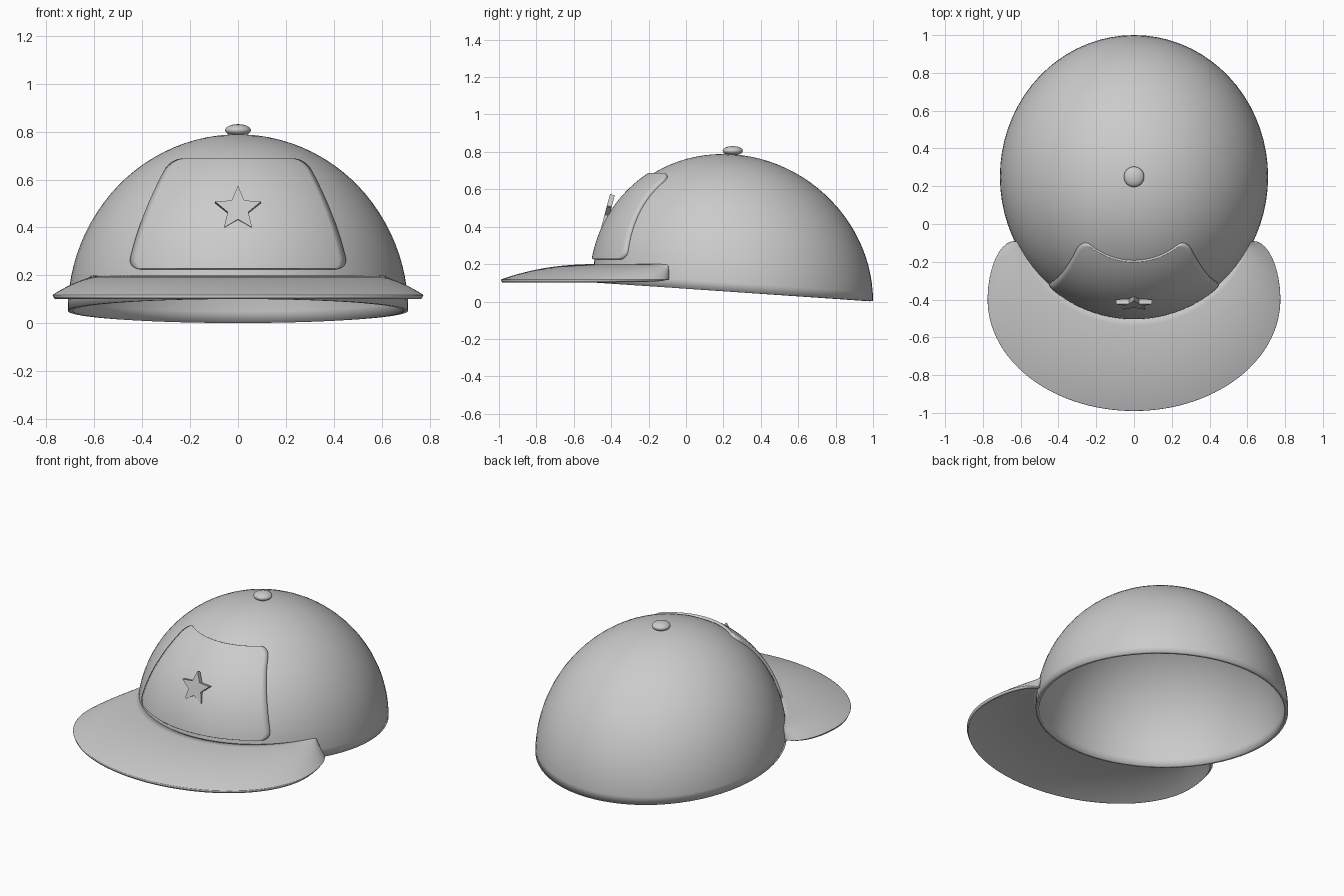
import bpy, bmesh, math
from mathutils import Matrix

cube = bpy.data.objects.get("Cube")
if cube:
    bpy.data.objects.remove(cube, do_unlink=True)

fabric = bpy.data.materials.new("light_grey_fabric")
fabric.use_nodes = True
grey = (0.6, 0.6, 0.6, 1)
fabric.diffuse_color = grey
fabric.node_tree.nodes["Principled BSDF"].inputs["Base Color"].default_value = grey

# Crown ellipsoid, tilted so the back hangs lower than the front
RX, RY, RZ, CY, CZ, TILT = 0.71, 0.75, 0.735, 0.25, 0.052, 0.05


def finish(name, bm, angle=40):
    bmesh.ops.recalc_face_normals(bm, faces=bm.faces)
    mesh = bpy.data.meshes.new(name)
    bm.to_mesh(mesh)
    bm.free()
    mesh.materials.append(fabric)
    ob = bpy.data.objects.new(name, mesh)
    bpy.context.collection.objects.link(ob)
    bpy.ops.object.select_all(action="DESELECT")
    ob.select_set(True)
    bpy.context.view_layer.objects.active = ob
    bpy.ops.object.shade_smooth_by_angle(angle=math.radians(angle))
    return ob


def grid(rows, closed=False):
    """Quad sheet through rows of points."""
    bm = bmesh.new()
    vs = [[bm.verts.new(p) for p in row] for row in rows]
    n = len(rows[0])
    for a, b in zip(vs, vs[1:]):
        for i in range(n if closed else n - 1):
            j = (i + 1) % n
            bm.faces.new((a[i], a[j], b[j], b[i]))
    bmesh.ops.remove_doubles(bm, verts=bm.verts, dist=0.0002)
    return bm


def thicken(ob, depth, offset):
    mod = ob.modifiers.new("thickness", "SOLIDIFY")
    mod.thickness, mod.offset = depth, offset


def on_crown(theta, phi):
    c = math.cos(phi)
    q = c * math.sin(theta)
    return (RX * c * math.cos(theta), CY + RY * q,
            CZ + RZ * math.sin(phi) - TILT * q)


def crown_front(x, z):
    """Point of the crown's front surface seen at x, z."""
    q = -0.8
    for _ in range(12):
        s = (z - CZ + TILT * q) / RZ
        q = -math.sqrt(max(0, 1 - (x / RX) ** 2 - s * s))
    return (x, CY + RY * q, z)


# Crown shell
crown = finish("crown", grid(
    [[on_crown(math.tau * i / 72, math.pi / 2 * j / 24) for i in range(72)]
     for j in range(25)], closed=True))
thicken(crown, 0.02, -1)

# Brim: curved sheet between the crown and a rounded outer outline
def outer_edge(t):
    tip = 0.13
    if t > 0.5:
        x, y = outer_edge(1 - t)
        return -x, y
    if t < tip:
        b = math.pi / 2 * (1 - t / tip)
        return 0.63 + 0.145 * math.cos(b), -0.4 + 0.31 * math.sin(b)
    a = math.pi / 2 * (t - tip) / (0.5 - tip)
    return 0.775 * math.cos(a), -0.4 - 0.59 * math.sin(a)


def inner_edge(t):
    a = math.radians(-28 - 124 * t)
    return 0.975 * RX * math.cos(a), CY + 0.975 * RY * math.sin(a)


rows = []
for j in range(15):
    s = math.sin(math.pi / 2 * j / 14)
    row = []
    for i in range(81):
        t = i / 80
        (ax, ay), (bx, by) = inner_edge(t), outer_edge(t)
        row.append((ax + (bx - ax) * s, ay + (by - ay) * s,
                    0.118 + 0.082 * (1 - s ** 2.2)))
    rows.append(row)
brim = finish("brim", grid(rows))
thicken(brim, 0.018, -1)

# Front panel: raised patch with rounded corners
LOW, HIGH, CORNER = 0.225, 0.675, 0.045
rows = []
for j in range(33):
    z = (LOW + HIGH) / 2 - (HIGH - LOW) / 2 * math.cos(math.pi * j / 32)
    k = (z - LOW) / (HIGH - LOW)
    d = max(0, CORNER - min(z - LOW, HIGH - z))
    w = 0.45 - 0.09 * k - 0.085 * k * k
    w -= CORNER - math.sqrt(max(0, CORNER ** 2 - d * d))
    rows.append([crown_front(w * (i / 16 - 1), z) for i in range(33)])
panel = finish("front_panel", grid(rows))
thicken(panel, 0.03, 0)

# Star badge, leaning slightly back
bm = bmesh.new()
points = []
for i in range(10):
    r = 0.045 if i % 2 else 0.1
    a = math.tau * i / 10
    points.append(bm.verts.new((r * math.sin(a), 0, r * math.cos(a))))
face = bm.faces.new(points)
side = bmesh.ops.extrude_face_region(bm, geom=[face])["geom"]
bmesh.ops.translate(bm, vec=(0, 0.026, 0),
                    verts=[g for g in side if isinstance(g, bmesh.types.BMVert)])
bmesh.ops.transform(bm, verts=bm.verts, matrix=Matrix.Translation((0, -0.432, 0.478))
                    @ Matrix.Rotation(math.radians(-15), 4, "X"))
finish("star_badge", bm, 20)

# Top button
bm = bmesh.new()
bmesh.ops.create_uvsphere(bm, u_segments=32, v_segments=16, radius=1)
bmesh.ops.transform(bm, verts=bm.verts, matrix=Matrix.Translation((0, CY, 0.806))
                    @ Matrix.Diagonal((0.054, 0.054, 0.025, 1)))
finish("top_button", bm)
